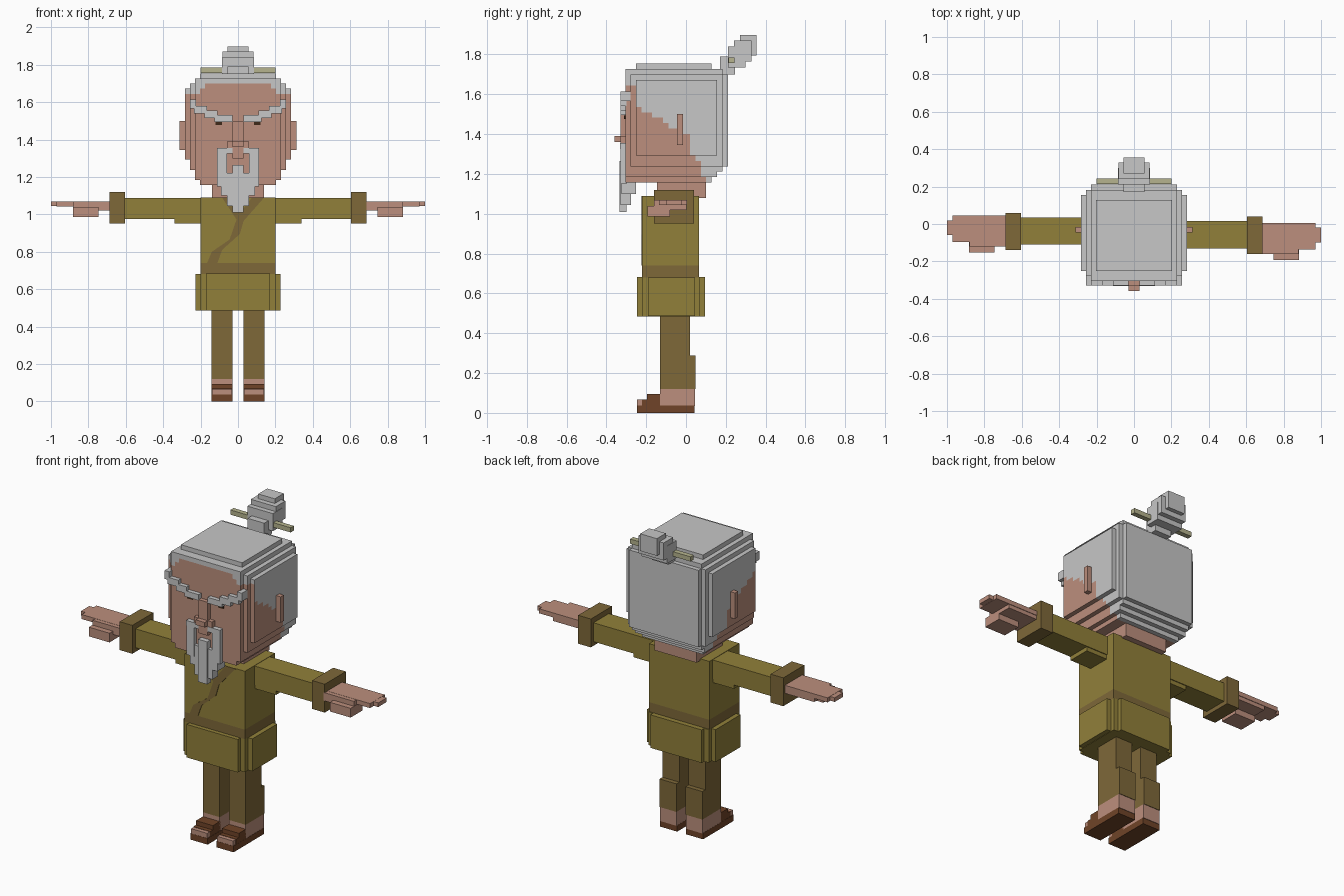
import bpy, bmesh
from mathutils import Vector

if "Cube" in bpy.data.objects:
    bpy.data.objects.remove(bpy.data.objects["Cube"])


def material(name, r, g, b):
    lin = [((c / 255 + 0.055) / 1.055) ** 2.4 for c in (r, g, b)]
    m = bpy.data.materials.new(name)
    m.diffuse_color = (*lin, 1)
    m.use_nodes = True
    m.node_tree.nodes["Principled BSDF"].inputs["Base Color"].default_value = m.diffuse_color
    return m


HAIR = material("grey hair", 199, 199, 199)
SKIN = material("skin", 188, 143, 125)
OLIVE = material("olive cloth", 145, 128, 58)
BROWN = material("brown cloth", 126, 104, 57)
LEATHER = material("sandal leather", 112, 68, 40)
STICK = material("pale wood", 182, 180, 142)
DARK = material("dark eye", 62, 40, 24)


def finish(name, bm, *mats):
    me = bpy.data.meshes.new(name)
    bm.to_mesh(me)
    bm.free()
    for m in mats:
        me.materials.append(m)
    ob = bpy.data.objects.new(name, me)
    bpy.context.collection.objects.link(ob)
    return ob


def boxes(name, mat, *specs, side=1, dy=0):
    """One object from boxes (x0, x1, y0, y1, z0, z1), optionally mirrored in x."""
    bm = bmesh.new()
    for x0, x1, y0, y1, z0, z1 in specs:
        vs = bmesh.ops.create_cube(bm, size=1)["verts"]
        for v in vs:
            v.co = Vector((side * ((x0 + x1) / 2 + v.co.x * (x1 - x0)),
                           dy + (y0 + y1) / 2 + v.co.y * (y1 - y0),
                           (z0 + z1) / 2 + v.co.z * (z1 - z0)))
    bmesh.ops.recalc_face_normals(bm, faces=bm.faces)
    return finish(name, bm, mat)


def plate(name, mat, outline, y, depth=0.006):
    """Thin painted plate on a front-facing surface."""
    bm = bmesh.new()
    f = bm.faces.new([bm.verts.new((x, y, z)) for x, z in outline])
    ext = bmesh.ops.extrude_face_region(bm, geom=[f])["geom"]
    for v in ext:
        if isinstance(v, bmesh.types.BMVert):
            v.co.y -= depth
    bmesh.ops.recalc_face_normals(bm, faces=bm.faces)
    return finish(name, bm, mat)


# --- Head: stepped rounded block, hair and skin split by a hairline rule ---
STEP = 0.0271
ORIGIN = Vector((-10.5 * STEP, -0.305, 1.157))
NX, NY, NZ = 21, 19, 22


def solid(i, j, k):
    if not (0 <= i < NX and 0 <= j < NY and 0 <= k < NZ):
        return False
    d = min(i, NX - 1 - i)
    inset = {21: 3, 20: 2, 19: 1, 0: 3, 1: 2, 2: 2, 3: 1, 4: 1}.get(k, 0)
    front = 2 if k == 21 else 0
    back = {21: 15, 20: 17, 0: 15, 1: 16, 2: 17}.get(k, 18)
    corner_ok = d + j >= 2 and d + (18 - j) >= 2
    return d >= inset and front <= j <= back and corner_ok


HAIRLINE = [(-0.25, 1.64), (-0.24, 1.53), (-0.13, 1.475), (-0.055, 1.42), (0.01, 1.405),
            (0.012, 1.31), (0.055, 1.27), (0.10, 1.17), (0.13, 1.10)]


def is_skin(p):
    if p.y < -0.28:
        return p.z < 1.70 - max(0, abs(p.x) - 0.16) * 0.8
    if p.y >= HAIRLINE[-1][0]:
        return False
    if p.y <= HAIRLINE[0][0]:
        return p.z < HAIRLINE[0][1]
    for (y0, z0), (y1, z1) in zip(HAIRLINE, HAIRLINE[1:]):
        if p.y <= y1:
            return p.z < z0 + (z1 - z0) * (p.y - y0) / (y1 - y0)


bm = bmesh.new()
grid = {}


def corner(c):
    key = tuple(c)
    if key not in grid:
        grid[key] = bm.verts.new(ORIGIN + Vector(key) * STEP)
    return grid[key]


for i in range(NX):
    for j in range(NY):
        for k in range(NZ):
            if not solid(i, j, k):
                continue
            for axis in range(3):
                for s in (0, 1):
                    n = [i, j, k]
                    n[axis] += 2 * s - 1
                    if solid(*n):
                        continue
                    u, w = (axis + 1) % 3, (axis + 2) % 3
                    quad = []
                    for a, b in ((0, 0), (1, 0), (1, 1), (0, 1)):
                        c = [i, j, k]
                        c[axis] += s
                        c[u] += a
                        c[w] += b
                        quad.append(corner(c))
                    f = bm.faces.new(quad if s else quad[::-1])
                    f.material_index = int(is_skin(f.calc_center_median()))
bmesh.ops.dissolve_limit(bm, angle_limit=0.01, verts=bm.verts, edges=bm.edges,
                         delimit={"MATERIAL"})
finish("head", bm, HAIR, SKIN)
boxes("neck", SKIN, (-0.14, 0.14, -0.145, 0.10, 1.08, 1.16))

# --- Face ---
boxes("nose", SKIN, (-0.03, 0.03, -0.33, -0.30, 1.30, 1.50),
      (-0.03, 0.03, -0.358, -0.32, 1.36, 1.39),
      (-0.06, 0.06, -0.33, -0.30, 1.335, 1.39))
boxes("beard", HAIR, (-0.09, 0.09, -0.325, -0.25, 1.10, 1.20),
      (-0.06, 0.06, -0.328, -0.275, 1.045, 1.22),
      (-0.03, 0.03, -0.335, -0.30, 1.01, 1.265))
for side, tag in ((-1, "left"), (1, "right")):
    boxes("moustache_" + tag, HAIR, (0.06, 0.112, -0.33, -0.30, 1.15, 1.345),
          (0.03, 0.112, -0.332, -0.30, 1.325, 1.355), side=side)
    boxes("eyebrow_" + tag, HAIR, (0.225, 0.256, -0.33, -0.27, 1.565, 1.615),
          (0.165, 0.235, -0.33, -0.30, 1.54, 1.58),
          (0.11, 0.18, -0.33, -0.30, 1.515, 1.555),
          (0.03, 0.125, -0.33, -0.30, 1.495, 1.53), side=side)
    plate("eye_" + tag, DARK, [(side * x, z) for x, z in
          ((0.085, 1.477), (0.12, 1.477), (0.12, 1.494), (0.085, 1.494))], -0.305)
    boxes("ear_" + tag, SKIN, (0.28, 0.314, -0.045, -0.015, 1.345, 1.50), side=side)

# --- Topknot and hair stick ---
boxes("topknot", HAIR, (-0.055, 0.055, 0.17, 0.245, 1.70, 1.79),
      (-0.085, 0.085, 0.21, 0.30, 1.735, 1.84),
      (-0.083, 0.083, 0.24, 0.33, 1.765, 1.87),
      (-0.055, 0.055, 0.27, 0.355, 1.795, 1.898))
boxes("hair_stick", STICK, (-0.2, 0.2, 0.213, 0.243, 1.757, 1.785))

# --- Tunic, belt and skirt ---
boxes("tunic", OLIVE, (-0.2, 0.2, -0.22, 0.065, 0.74, 1.09))
boxes("belt", BROWN, (-0.2, 0.2, -0.22, 0.065, 0.68, 0.74))
boxes("skirt", OLIVE, (-0.2, 0.2, -0.22, 0.07, 0.485, 0.683),
      (-0.17, 0.17, -0.245, 0.095, 0.485, 0.683),
      (-0.228, 0.228, -0.19, 0.045, 0.487, 0.681))
plate("tunic_hem", BROWN, [(0.14, 1.09), (0.03, 0.965), (0.01, 0.895), (-0.085, 0.81),
      (-0.11, 0.74), (-0.165, 0.74), (-0.14, 0.80), (-0.045, 0.865), (0.0, 0.995),
      (0.075, 1.09)], -0.22, 0.004)
plate("collar_strip", BROWN, [(-0.085, 1.09), (-0.03, 1.09), (0.02, 1.01), (0.0, 0.96)],
      -0.22, 0.003)

for side, tag in ((-1, "left"), (1, "right")):
    # --- Arms and hands ---
    dy = -0.01 * side
    boxes("sleeve_" + tag, OLIVE, (0.19, 0.61, -0.12, 0.025, 0.975, 1.088),
          (0.19, 0.34, -0.115, 0.02, 0.95, 1.0), side=side, dy=dy)
    boxes("cuff_" + tag, BROWN, (0.603, 0.687, -0.15, 0.05, 0.95, 1.12), side=side, dy=dy)
    boxes("hand_" + tag, SKIN, (0.68, 0.97, -0.115, 0.025, 1.043, 1.07),
          (0.68, 0.88, -0.14, 0.022, 1.02, 1.069),
          (0.96, 1.0, -0.08, 0.0, 1.044, 1.069),
          (0.745, 0.882, -0.173, -0.06, 0.985, 1.04), side=side, dy=2 * dy)
    # --- Legs and sandals ---
    boxes("trouser_leg_" + tag, BROWN, (0.03, 0.142, -0.13, 0.02, 0.12, 0.50),
          (0.03, 0.142, -0.02, 0.048, 0.12, 0.288), side=side)
    boxes("foot_" + tag, SKIN, (0.03, 0.142, -0.13, 0.045, 0.035, 0.12),
          (0.033, 0.139, -0.245, -0.12, 0.035, 0.066), side=side)
    boxes("sandal_" + tag, LEATHER, (0.029, 0.143, -0.246, 0.042, 0.0, 0.037),
          (0.03, 0.142, -0.22, -0.125, 0.03, 0.068),
          (0.03, 0.142, -0.195, -0.125, 0.03, 0.094), side=side)
